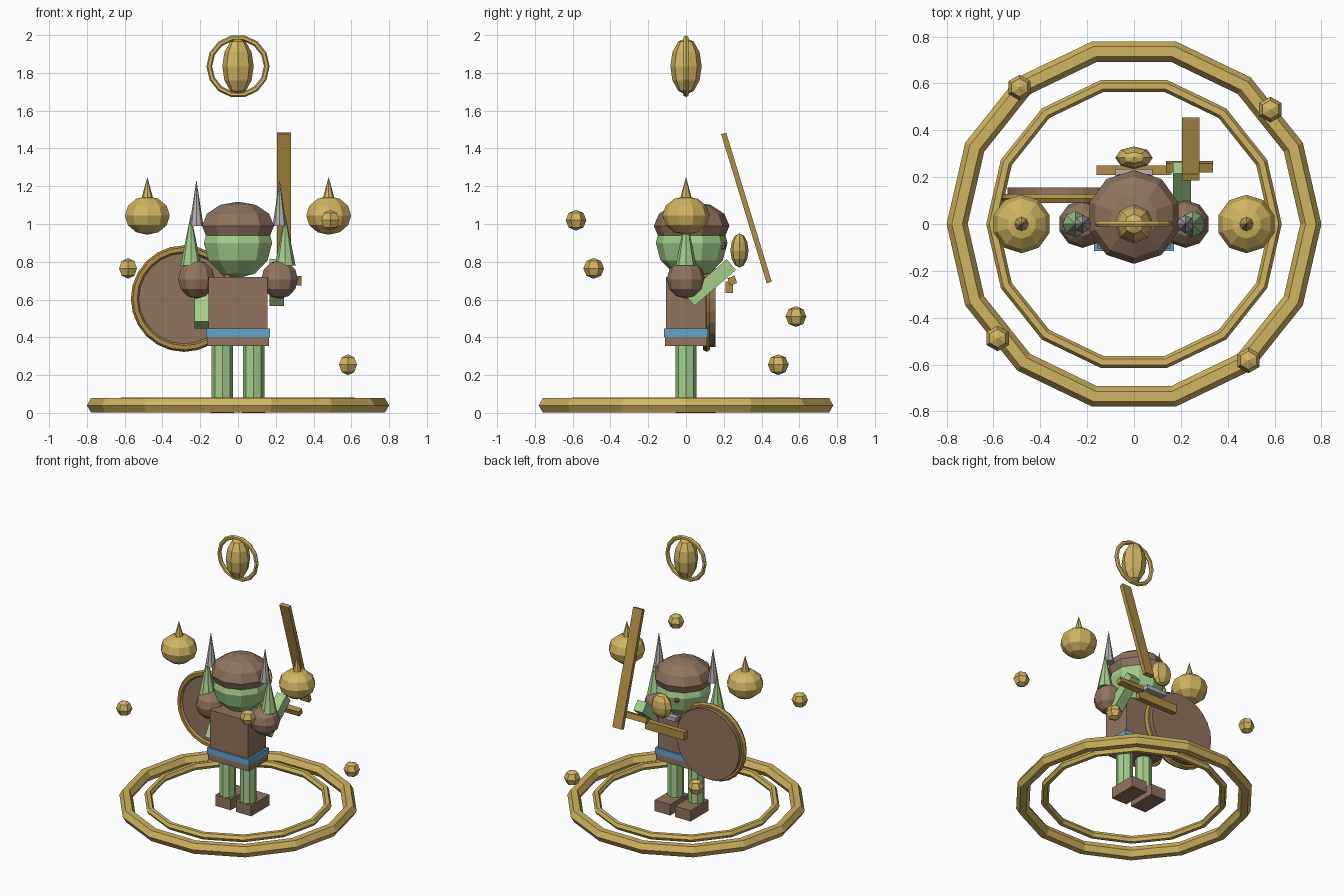
import bpy
import math
from mathutils import Vector

cube = bpy.data.objects.get("Cube")
if cube:
    bpy.data.objects.remove(cube, do_unlink=True)


def material(name, r, g, b):
    m = bpy.data.materials.new(name)
    m.use_nodes = True
    m.diffuse_color = (r, g, b, 1)
    m.node_tree.nodes["Principled BSDF"].inputs["Base Color"].default_value = (r, g, b, 1)
    return m


gold = material("gold", 0.64, 0.46, 0.12)
ochre = material("ochre", 0.44, 0.27, 0.06)
leather = material("brown leather", 0.28, 0.175, 0.115)
skin = material("green skin", 0.37, 0.62, 0.26)
blue = material("belt blue", 0.13, 0.36, 0.62)
steel = material("steel grey", 0.47, 0.45, 0.44)
eye_red = material("eye red", 0.28, 0.12, 0.11)


def finish(name, mat, scale=(1, 1, 1), tilt=0):
    ob = bpy.context.object
    ob.name = name
    ob.scale = scale
    ob.rotation_euler.x = math.radians(tilt)
    ob.data.materials.append(mat)
    return ob


def box(name, loc, size, mat, tilt=0):
    bpy.ops.mesh.primitive_cube_add(size=1, location=loc)
    return finish(name, mat, size, tilt)


def ball(name, loc, radii, mat, segments=10, rings=6):
    bpy.ops.mesh.primitive_uv_sphere_add(segments=segments, ring_count=rings, radius=1, location=loc)
    return finish(name, mat, radii)


def ring(name, loc, major, minor, mat, segments=14, tilt=0):
    bpy.ops.mesh.primitive_torus_add(major_segments=segments, minor_segments=6, location=loc,
                                     major_radius=major, minor_radius=minor)
    return finish(name, mat, tilt=tilt)


def cone(name, x, z0, z1, radius, mat, sides=8, top=0.0):
    bpy.ops.mesh.primitive_cone_add(vertices=sides, radius1=radius, radius2=top,
                                    depth=z1 - z0, location=(x, 0, (z0 + z1) / 2))
    return finish(name, mat)


# Ground rings and floating crest
ring("outer_ground_ring", (0, 0, 0.04), 0.755, 0.045, gold)
ring("inner_ground_ring", (0, 0, 0.06), 0.605, 0.026, gold)
ring("crest_ring", (0, 0, 1.835), 0.152, 0.015, gold, tilt=90)
ball("crest_core", (0, 0, 1.835), (0.083, 0.083, 0.15), gold, 8)

# Four small orbs rising in a spiral
for i in range(4):
    a = math.radians(40 + 90 * i)
    ball(f"spiral_orb_{i + 1}", (0.76 * math.cos(a), 0.76 * math.sin(a), 0.255 * (i + 1)),
         (0.055,) * 3, gold, 6, 4)

# Paired parts
for side, s in (("left", 1), ("right", -1)):
    ball(f"{side}_floating_orb", (0.48 * s, 0, 1.045), (0.125, 0.125, 0.102), gold)
    cone(f"{side}_orb_spike", 0.48 * s, 1.12, 1.25, 0.035, gold)
    cone(f"{side}_leg", 0.083 * s, 0.07, 0.37, 0.056, skin, 8, 0.056)
    box(f"{side}_foot", (0.083 * s, 0.05, 0.04), (0.125, 0.21, 0.08), leather)
    ball(f"{side}_shoulder", (0.22 * s, 0, 0.707), (0.102,) * 3, leather)
    cone(f"{side}_ear", 0.25 * s, 0.78, 1.05, 0.055, skin)
    cone(f"{side}_horn", 0.22 * s, 0.99, 1.235, 0.037, steel)
    ball(f"{side}_eye", (0.062 * s, 0.195, 0.885), (0.02,) * 3, eye_red, 6, 4)

# Body
box("torso", (0, 0, 0.56), (0.31, 0.21, 0.32), leather)
box("skirt", (0, 0, 0.385), (0.33, 0.22, 0.06), leather)
box("belt", (0, 0, 0.423), (0.34, 0.232, 0.045), blue)
box("left_arm", (0.205, 0.13, 0.69), (0.075, 0.075, 0.29), skin, -49)
box("right_arm", (-0.193, 0.05, 0.59), (0.075, 0.075, 0.29), skin, -30)

# Head, helmet and face pieces
ball("head", (0, 0.03, 0.9), (0.19, 0.19, 0.187), skin)
ball("helmet", (0, 0.03, 0.99), (0.2, 0.2, 0.128), leather)
ball("nose_orb", (0, 0.283, 0.86), (0.08, 0.048, 0.09), gold, 8)
box("mouth_plate", (0, 0.215, 0.757), (0.16, 0.04, 0.03), steel)
box("chest_bar", (0, 0.23, 0.665), (0.32, 0.04, 0.06), ochre)

# Sword
box("sword_blade", (0.243, 0.32, 1.085), (0.075, 0.028, 0.825), ochre, 17)
box("sword_guard", (0.237, 0.245, 0.7), (0.2, 0.04, 0.04), ochre, 17)

# Shield
ring("shield_rim", (-0.285, 0.108, 0.605), 0.26, 0.022, ochre, 24, 90)
bpy.ops.mesh.primitive_cylinder_add(vertices=24, radius=0.256, depth=0.05, location=(-0.285, 0.13, 0.605))
finish("shield_face", leather, tilt=90)
